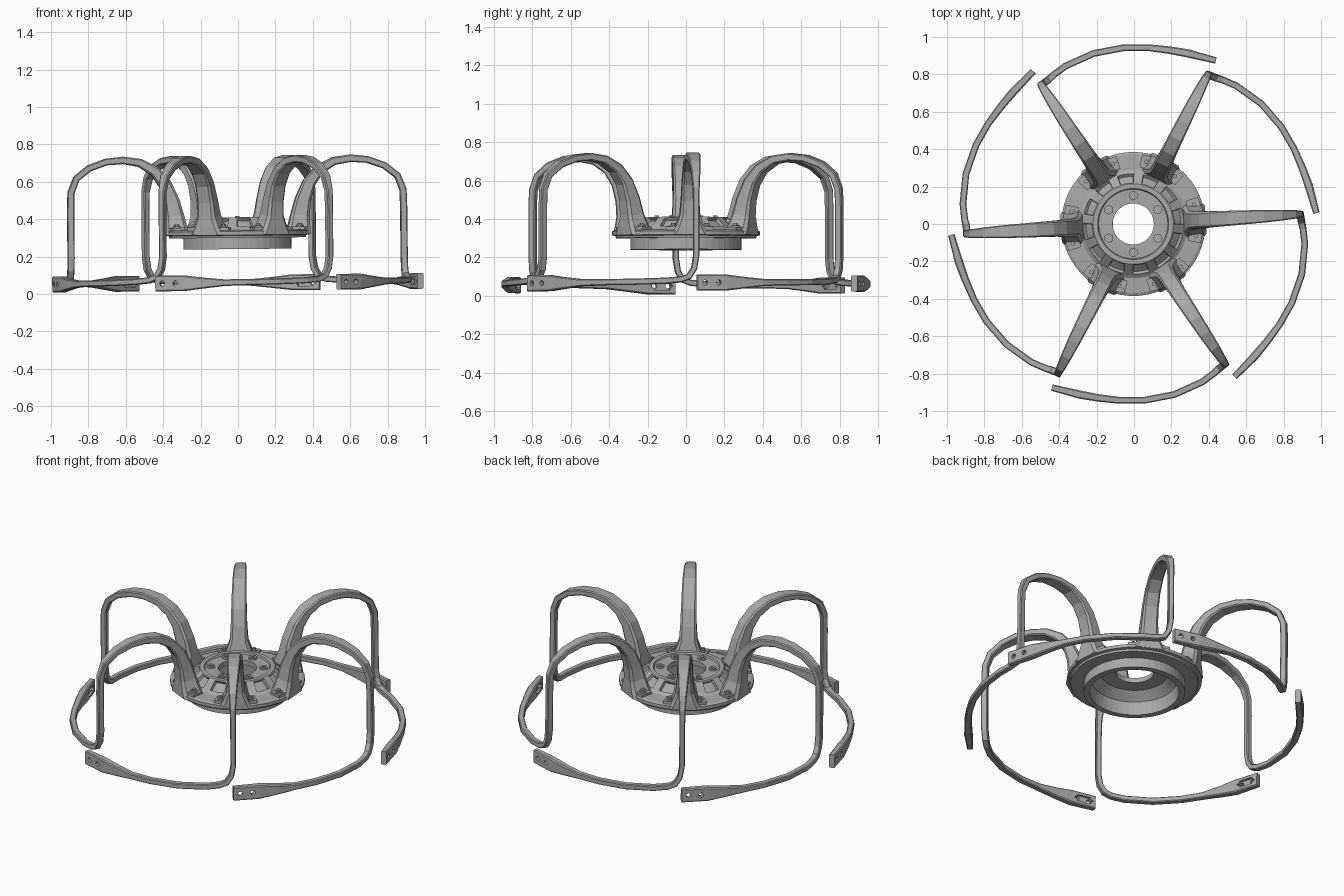
import bpy, bmesh
from math import cos, sin, pi, radians
from mathutils import Matrix, Vector

cube = bpy.data.objects.get("Cube")
if cube:
    bpy.data.objects.remove(cube, do_unlink=True)

metal = bpy.data.materials.new("grey_metal")
metal.use_nodes = True
GREY = (0.40, 0.40, 0.40, 1)
metal.diffuse_color = GREY
metal.node_tree.nodes["Principled BSDF"].inputs["Base Color"].default_value = GREY

TILT = Matrix.Rotation(-0.01, 4, "Y")     # the whole piece leans very slightly
ARM_ANGLE = radians(3.4)


def add_object(name, mesh, matrix=None):
    if not mesh.materials:
        mesh.materials.append(metal)
    ob = bpy.data.objects.new(name, mesh)
    bpy.context.scene.collection.objects.link(ob)
    ob.matrix_world = TILT @ (matrix or Matrix())
    return ob


def to_mesh(bm, name):
    bmesh.ops.recalc_face_normals(bm, faces=bm.faces)
    mesh = bpy.data.meshes.new(name)
    bm.to_mesh(mesh)
    bm.free()
    return mesh


def skin(bm, rings, closed=False):
    """Bridge successive vertex rings; cap the ends unless the sweep is closed."""
    loops = [[bm.verts.new(p) for p in ring] for ring in rings]
    pairs = list(zip(loops, loops[1:] + loops[:1]))
    rows = []
    for a, b in pairs if closed else pairs[:-1]:
        n = len(a)
        rows.append([bm.faces.new((a[i], a[(i + 1) % n], b[(i + 1) % n], b[i])) for i in range(n)])
    if not closed:
        bm.faces.new(loops[0])
        bm.faces.new(loops[-1])
    return rows


def cylinder(bm, radius, height, matrix, sides):
    bmesh.ops.create_cone(bm, cap_ends=True, segments=sides, radius1=radius,
                          radius2=radius, depth=height, matrix=matrix)


# Hub: revolved profile of (radius, height), going round the wall
PROFILE = [(.11, .40), (.185, .40), (.19, .41), (.215, .41), (.275, .355),
           (.29, .345), (.37, .342), (.385, .335), (.385, .315), (.368, .312),
           (.365, .30), (.29, .30), (.29, .24), (.255, .24), (.245, .32),
           (.19, .365), (.11, .37)]
SIDES = 48
bm = bmesh.new()
rings = []
for k in range(SIDES):
    a = 2 * pi * k / SIDES + ARM_ANGLE - pi / 32
    rings.append([(r * cos(a), r * sin(a), z) for r, z in PROFILE])
rows = skin(bm, rings, closed=True)
bmesh.ops.recalc_face_normals(bm, faces=bm.faces)
# Recessed pockets on the sloping shoulder of the hub
for k in range(0, SIDES, 4):
    faces = [rows[k + j][3] for j in range(3)]
    bmesh.ops.inset_region(bm, faces=faces, thickness=.008, use_even_offset=True)
    bmesh.ops.inset_region(bm, faces=faces, thickness=.003, depth=-.018, use_even_offset=True)
add_object("hub", to_mesh(bm, "hub"))

# Bolts around the centre hole
bm = bmesh.new()
for k in range(6):
    turn = Matrix.Rotation(pi / 6 + k * pi / 3, 4, "Z")
    cylinder(bm, .024, .012, turn @ Matrix.Translation((.152, 0, .404)), 14)
    cylinder(bm, .013, .026, turn @ Matrix.Translation((.152, 0, .404)), 6)
add_object("centre_bolts", to_mesh(bm, "centre_bolts"))

# Square lugs with bolts, a pair beside each arm
bm = bmesh.new()
for k in range(6):
    for side in (-1, 1):
        turn = Matrix.Rotation(ARM_ANGLE + k * pi / 3 + side * radians(14.5), 4, "Z")
        block = turn @ Matrix.Translation((.338, 0, .347)) @ Matrix.Diagonal((.07, .062, .02, 1))
        bmesh.ops.create_cube(bm, size=1, matrix=block)
        cylinder(bm, .021, .01, turn @ Matrix.Translation((.34, 0, .36)), 14)
        cylinder(bm, .012, .03, turn @ Matrix.Translation((.34, 0, .36)), 6)
add_object("rim_bolts", to_mesh(bm, "rim_bolts"))

# Arm path: (radius, height, half thickness, half width), arching out of the hub
ARCH = [(.325, .325, .062, .095), (.33, .36, .058, .075), (.337, .42, .05, .053),
        (.352, .50, .042, .047), (.385, .59, .034, .044), (.44, .66, .027, .042),
        (.52, .706, .022, .04), (.61, .72, .02, .037), (.70, .712, .018, .034),
        (.79, .68, .018, .029), (.86, .625, .018, .023), (.889, .55, .019, .018),
        (.892, .45, .019, .016)]
# Foot path: (degrees swept, radius, height, half thickness, half height)
FOOT = [(0, .892, .2, .019, .016), (.7, .893, .135, .019, .016),
        (2.4, .896, .092, .019, .016), (5, .905, .077, .018, .016),
        (10, .92, .07, .018, .016), (20, .937, .065, .018, .016),
        (30, .944, .063, .018, .016), (38, .946, .061, .018, .018),
        (45, .949, .06, .02, .03), (51, .957, .06, .022, .042),
        (60, .978, .06, .017, .042)]


def polar(degrees, r, z):
    a = -radians(degrees)
    return Vector((r * cos(a), r * sin(a), z))


path = [(0, *p) for p in ARCH] + FOOT
points = [polar(*p[:3]) for p in path]
rings = []
for i, (deg, r, z, thick, wide) in enumerate(path):
    t = (points[min(i + 1, len(path) - 1)] - points[max(i - 1, 0)]).normalized()
    if i < len(ARCH):
        b = Vector((0, -1, 0))
        n = b.cross(t)
    else:
        e = polar(deg, 1, 0)
        n = (e - e.dot(t) * t).normalized()
        b = t.cross(n)
    # Rectangle with chamfered corners
    c = min(thick, wide) * .3
    outline = []
    for sn, sb in ((1, 1), (1, -1), (-1, -1), (-1, 1)):
        pair = [(sn * (thick - c), sb * wide), (sn * thick, sb * (wide - c))]
        outline += pair if sn * sb > 0 else pair[::-1]
    rings.append([points[i] + n * u + b * v for u, v in outline])
bm = bmesh.new()
skin(bm, rings)
arm = add_object("arm_template", to_mesh(bm, "arm_template"))

# Two screw holes and an inner slot in the end plate
plate_start, plate_end = points[-2], points[-1]
along = (plate_end - plate_start).normalized()
outward = along.cross(Vector((0, 0, -1)))
if outward.dot(plate_end) < 0:
    outward = -outward
frame = Matrix((along, outward.cross(along), outward)).transposed().to_4x4()
cutters = []


def cut(bm):
    cutter = add_object("cutter", to_mesh(bm, "cutter"))
    cutter.hide_render = True
    mod = arm.modifiers.new("cut", "BOOLEAN")
    mod.operation = "DIFFERENCE"
    mod.solver = "EXACT"
    mod.object = cutter
    cutters.append(cutter)


for share in (.27, .75):
    bm = bmesh.new()
    place = Matrix.Translation(plate_start.lerp(plate_end, share)) @ frame
    cylinder(bm, .014, .2, place, 12)
    cut(bm)
bm = bmesh.new()
place = Matrix.Translation(plate_start.lerp(plate_end, .51) - outward * .03) @ frame
bmesh.ops.create_cube(bm, size=1, matrix=place @ Matrix.Diagonal((.115, .04, .05, 1)))
bmesh.ops.bevel(bm, geom=[e for e in bm.edges if abs((e.verts[0].co - e.verts[1].co).dot(outward)) > .04],
                offset=.015, segments=2, affect="EDGES")
cut(bm)

bpy.context.view_layer.update()
arm_mesh = bpy.data.meshes.new_from_object(arm.evaluated_get(bpy.context.evaluated_depsgraph_get()))
arm_mesh.name = "arm"
for ob in cutters + [arm]:
    bpy.data.objects.remove(ob, do_unlink=True)

# Six arms round the hub
for k in range(6):
    add_object(f"arm_{k + 1}", arm_mesh, Matrix.Rotation(ARM_ANGLE + k * pi / 3, 4, "Z"))
